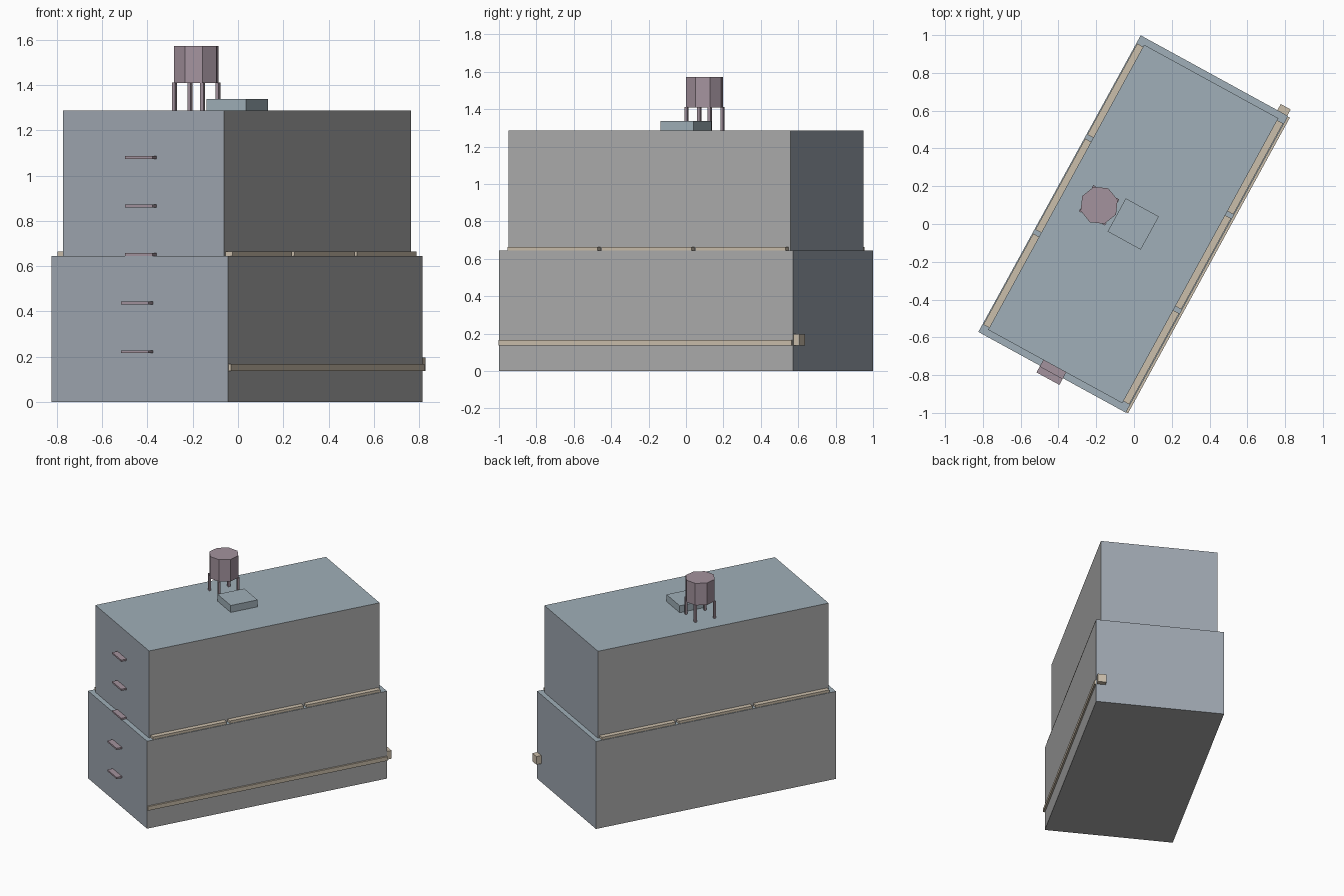
import bpy, bmesh, math
from mathutils import Matrix, Vector

if "Cube" in bpy.data.objects:
    bpy.data.objects.remove(bpy.data.objects["Cube"])

# The building is laid out on its own axes, then turned about z
TURN = Matrix.Translation((-0.004, 0, 0)) @ Matrix.Rotation(math.radians(-28.7), 4, 'Z')


def material(name, rgb):
    m = bpy.data.materials.new(name)
    m.diffuse_color = (*rgb, 1)
    m.use_nodes = True
    m.node_tree.nodes["Principled BSDF"].inputs["Base Color"].default_value = m.diffuse_color
    return m


WALL = material("side_wall_grey", (0.42, 0.42, 0.42))
END = material("end_wall_blue_grey", (0.34, 0.38, 0.43))
ROOF = material("roof_blue", (0.35, 0.43, 0.48))
TRIM = material("trim_beige", (0.60, 0.52, 0.41))
METAL = material("metal_mauve", (0.37, 0.29, 0.34))


def finish(name, bm, mats):
    me = bpy.data.meshes.new(name)
    bm.to_mesh(me)
    bm.free()
    for m in mats:
        me.materials.append(m)
    ob = bpy.data.objects.new(name, me)
    ob.matrix_world = TURN
    bpy.context.collection.objects.link(ob)
    return ob


def box(name, x, y, z, *mats):
    """Box from ranges; with three materials: long sides, ends, top."""
    bm = bmesh.new()
    lo, hi = Vector((x[0], y[0], z[0])), Vector((x[1], y[1], z[1]))
    bmesh.ops.create_cube(bm, size=1, matrix=Matrix.Translation((lo + hi) / 2)
                          @ Matrix.Diagonal((*(hi - lo), 1)))
    bm.normal_update()
    if len(mats) == 3:
        for f in bm.faces:
            f.material_index = 2 if f.normal.z > 0.5 else 1 if abs(f.normal.y) > 0.5 else 0
    return finish(name, bm, mats)


# Two stacked storeys, the upper one set back
MID, TOP = 0.645, 1.287
box("lower_block", (-0.445, 0.445), (-0.895, 0.895), (0, MID), WALL, END, ROOF)
box("upper_block", (-0.405, 0.405), (-0.86, 0.86), (MID, TOP), WALL, END, ROOF)

# Ledge strips on both long sides, three lengths each with small gaps
pitch = 1.72 / 3
for side, x in (("left", (-0.44, -0.405)), ("right", (0.405, 0.44))):
    for i in range(3):
        y = -0.86 + pitch * i
        box(f"{side}_ledge_strip_{i + 1}", x, (y + 0.012, y + pitch - 0.012), (MID, 0.664), TRIM)

# Low band along the right side and the small block on the back
box("side_band", (0.445, 0.457), (-0.892, 0.892), (0.137, 0.167), TRIM)
box("back_wall_block", (0.38, 0.44), (0.895, 0.932), (0.137, 0.197), TRIM)

# Canopies up the front end, following the setback
for i in range(5):
    z = 0.222 + 0.2145 * i
    wall = -0.895 if i < 2 else -0.86
    box(f"canopy_{i + 1}", (-0.072, 0.066), (wall - 0.04, wall), (z - 0.006, z + 0.006), METAL)

# Roof hatch
box("roof_hatch", (-0.1, 0.1), (-0.1, 0.1), (TOP, 1.338), ROOF)

# Eight-sided water tank on four legs
CX = -0.206
bm = bmesh.new()
bmesh.ops.create_cone(bm, cap_ends=True, segments=8, radius1=0.102, radius2=0.102, depth=0.162,
                      matrix=Matrix.Translation((CX, 0, 1.491)))
finish("water_tank", bm, [METAL])
for sx in (-1, 1):
    for sy in (-1, 1):
        x, y = CX + sx * 0.071, sy * 0.071
        box(f"tank_leg_{sx}_{sy}", (x - 0.008, x + 0.008), (y - 0.008, y + 0.008), (TOP, 1.412), METAL)
